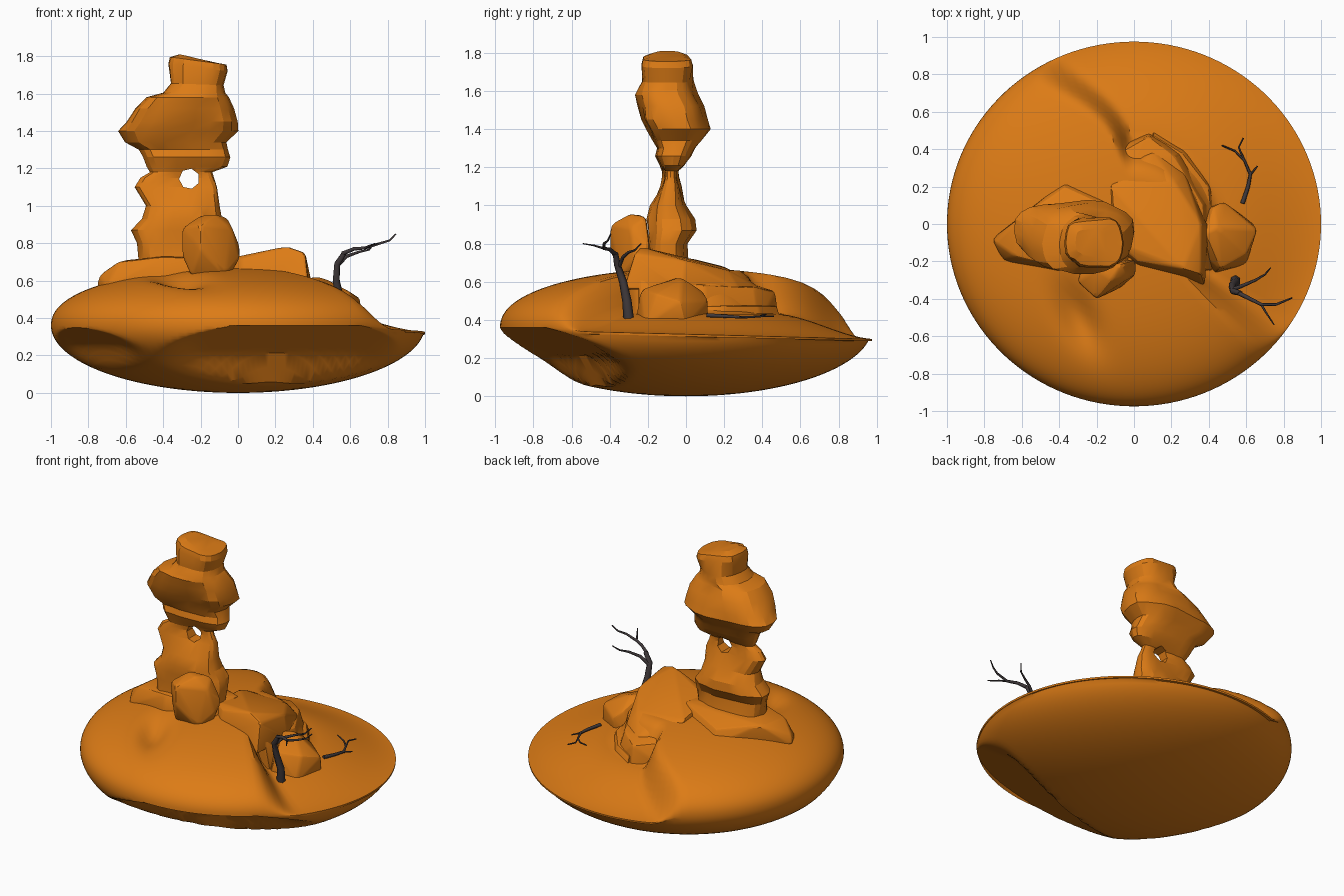
import bpy, bmesh, math
from mathutils import Vector, noise


def material(name, color):
    m = bpy.data.materials.new(name)
    m.diffuse_color = (*color, 1)
    return m


ORANGE = material("orange_rock", (0.72, 0.20, 0.008))
DARK = material("dead_wood", (0.05, 0.04, 0.042))


def smooth(a, b, v):
    t = min(1, max(0, (v - a) / (b - a)))
    return t * t * (3 - 2 * t)


def finish(name, bm, mat=ORANGE, angle=22):
    bmesh.ops.recalc_face_normals(bm, faces=bm.faces)
    me = bpy.data.meshes.new(name)
    bm.to_mesh(me)
    bm.free()
    ob = bpy.data.objects.new(name, me)
    bpy.context.collection.objects.link(ob)
    me.materials.append(mat)
    bpy.ops.object.select_all(action='DESELECT')
    ob.select_set(True)
    bpy.context.view_layer.objects.active = ob
    bpy.ops.object.shade_smooth_by_angle(angle=math.radians(angle))
    return ob


# Lens-shaped ground: a sphere reshaped into top and underside surfaces
def ground_top(x, y, h, r, s):
    z = 0.36 + 0.31 * h ** 0.9
    low = 0.435 - (0.11 + 0.025 * y) * smooth(0.45, 1.02, r)
    z += (min(z, low) - z) * s * smooth(0.3, 0.46, r)         # sunken right-back sector
    u, v = (x + 0.3) * 0.9 + (y + 0.5) * 0.45, (y + 0.5) * 0.9 - (x + 0.3) * 0.45
    return z - 0.075 * math.exp(-(u / 0.09) ** 2 - (v / 0.2) ** 2)  # front hollow


def ground_bottom(x, y, h, th, top):
    z = 0.36 * (1 - h)
    # bites under the front edge: angle, half width, start, inner height, rise
    for ang, half, start, base, rise in ((-70, 48, 0.54, 0.19, 0.2), (-150, 28, 0.8, 0.22, 0.13)):
        a = math.radians(ang)
        d = x * math.cos(a) + y * math.sin(a)
        line = base + rise * (d - start) / (1 - start)
        w = smooth(start - 0.04, start + 0.06, d) * smooth(half + 8, half - 14, abs(th - ang))
        z += (max(z, line) - z) * w
    return min(z, top - 0.012)


bm = bmesh.new()
bmesh.ops.create_uvsphere(bm, u_segments=132, v_segments=64, radius=1)
for v in bm.verts:
    x, y, h = v.co
    r = math.hypot(x, y)
    th = math.degrees(math.atan2(y, x))
    edge = 94 + 21 * smooth(0.4, 1, r)                         # back end of the sunken sector
    s = smooth(-48, -33, th) * (1 - smooth(edge - 4, edge + 9, th))
    top = ground_top(x, y, math.sqrt(max(0, 1 - r * r)), r, s)
    v.co.z = top if h > -1e-4 else ground_bottom(x, y, abs(h), th, top)
    v.co.y *= 0.975
finish("ground", bm, angle=35)


# Loose rocks: convex hulls with softened edges
def rock(name, bottom, top, bevel=0.014):
    bm = bmesh.new()
    for p in bottom + top:
        bm.verts.new(p)
    res = bmesh.ops.convex_hull(bm, input=bm.verts)
    junk = [g for g in res["geom_interior"] if isinstance(g, bmesh.types.BMVert)]
    if junk:
        bmesh.ops.delete(bm, geom=junk, context='VERTS')
    bmesh.ops.dissolve_limit(bm, angle_limit=math.radians(4), verts=bm.verts, edges=bm.edges)
    bmesh.ops.bevel(bm, geom=bm.edges[:], offset=bevel, segments=2, profile=0.5, affect='EDGES')
    return finish(name, bm)


def flat(pts, z):
    return [(x, y, z) for x, y in pts]


rock("lower_ledge",
     flat([(-0.18, 0.38), (0.08, 0.49), (0.27, 0.38), (0.42, 0.1), (0.43, -0.25), (0, -0.2)], 0.38),
     [(-0.15, 0.34, 0.59), (0.08, 0.47, 0.55), (0.22, 0.36, 0.57), (0.37, 0.1, 0.58),
      (0.38, -0.25, 0.62), (0, -0.2, 0.64)])
rock("upper_slab",
     flat([(-0.15, 0.25), (0.1, 0.4), (0.27, 0.28), (0.4, -0.02), (0.38, -0.33), (0.02, -0.25)], 0.56),
     [(-0.12, 0.2, 0.68), (0.08, 0.33, 0.61), (0.22, 0.22, 0.66), (0.36, 0, 0.71),
      (0.36, -0.27, 0.75), (0.26, -0.24, 0.785), (0.02, -0.2, 0.72), (-0.1, -0.1, 0.71)])
rock("strata_ledge",
     flat([(0.1, 0.51), (0.29, 0.4), (0.42, 0.2), (0.46, 0), (0.1, 0)], 0.37),
     flat([(0.1, 0.48), (0.26, 0.38), (0.4, 0.2), (0.42, 0), (0.1, 0)], 0.475))
rock("side_boulder",
     flat([(0.38, 0.08), (0.47, 0.11), (0.64, 0.0), (0.6, -0.22), (0.42, -0.27), (0.3, -0.1)], 0.37),
     [(0.42, 0.09, 0.55), (0.48, 0.12, 0.5), (0.66, -0.03, 0.5), (0.6, -0.16, 0.54),
      (0.46, -0.24, 0.56), (0.45, -0.02, 0.62), (0.38, -0.05, 0.62)])
rock("tower_footing",
     flat([(-0.76, -0.08), (-0.7, -0.2), (-0.4, -0.26), (0, -0.22), (0.03, 0.05), (-0.36, 0.24)], 0.57),
     [(-0.74, -0.1, 0.63), (-0.64, -0.17, 0.7), (-0.4, -0.23, 0.73), (-0.05, -0.2, 0.71),
      (-0.02, 0.04, 0.72), (-0.37, 0.2, 0.68), (-0.6, 0.04, 0.71)])
rock("front_boulder",
     flat([(-0.25, -0.2), (-0.25, -0.33), (-0.07, -0.34), (-0.04, -0.22)], 0.63)
     + [(-0.3, -0.3, 0.74), (-0.2, -0.4, 0.77), (0.01, -0.27, 0.72), (0.01, -0.19, 0.78)],
     [(-0.3, -0.31, 0.88), (-0.2, -0.4, 0.9), (-0.03, -0.29, 0.88), (-0.06, -0.21, 0.94),
      (-0.12, -0.3, 0.955), (-0.2, -0.24, 0.95), (-0.27, -0.2, 0.87)])

# Rock tower lofted from sections: z, x range, y range
SECTIONS = [
    (0.62, -0.52, -0.04, -0.22, 0.03), (0.72, -0.53, -0.05, -0.2, 0.01),
    (0.80, -0.54, -0.04, -0.2, 0.01), (0.87, -0.57, -0.05, -0.2, 0.05),
    (0.93, -0.51, -0.09, -0.2, 0.04), (1.00, -0.49, -0.1, -0.18, 0.0),
    (1.10, -0.55, -0.11, -0.14, -0.02), (1.15, -0.52, -0.13, -0.13, -0.03),
    (1.18, -0.47, -0.14, -0.13, -0.03), (1.21, -0.49, -0.06, -0.14, 0.0),
    (1.26, -0.51, -0.04, -0.16, 0.03), (1.30, -0.53, -0.05, -0.15, 0.05),
    (1.34, -0.6, -0.06, -0.17, 0.08), (1.40, -0.64, 0.0, -0.2, 0.12),
    (1.45, -0.6, 0.0, -0.23, 0.11), (1.52, -0.55, -0.02, -0.25, 0.09),
    (1.58, -0.49, -0.05, -0.26, 0.05), (1.605, -0.4, -0.07, -0.25, 0.04),
    (1.65, -0.36, -0.08, -0.23, 0.03), (1.74, -0.37, -0.055, -0.24, 0.04),
    (1.775, -0.36, -0.06, -0.23, 0.03), (1.79, -0.31, -0.14, -0.18, -0.02)]
bm = bmesh.new()
N, rings = 22, []
for z, x0, x1, y0, y1 in SECTIONS:
    ring = []
    for i in range(N):
        a = 2 * math.pi * i / N
        c, s = math.cos(a), math.sin(a)
        px = math.copysign(abs(c) ** 0.75, c)
        py = math.copysign(abs(s) ** 0.75, s)
        k = 1 + 0.2 * noise.noise(Vector((c * 2.2, s * 2.2, z * 7)))
        tilt = 0.02 * px * smooth(1.6, 1.75, z)                # sloping summit
        x = (x0 + x1) / 2 + (x1 - x0) / 2 * px * (k + 3) / 4
        # waist pinched thin around the window
        pinch = 1 - 0.55 * math.exp(-((x + 0.26) / 0.1) ** 2 - ((z - 1.15) / 0.06) ** 2)
        ring.append(bm.verts.new((x, (y0 + y1) / 2 + (y1 - y0) / 2 * py * k * pinch, z - tilt)))
    rings.append(ring)
for a, b in zip(rings, rings[1:]):
    for i in range(N):
        j = (i + 1) % N
        bm.faces.new((a[i], a[j], b[j], b[i]))
bm.faces.new(rings[0])
bm.faces.new(rings[-1])
tower = finish("rock_tower", bm)

# Window through the tower's waist
bpy.ops.mesh.primitive_cylinder_add(vertices=7, radius=0.055, depth=0.8,
                                    location=(-0.26, -0.08, 1.145), rotation=(math.pi / 2, 0.2, 0))
cutter = bpy.context.object
cutter.name = "window_cutter"
cutter.hide_render = True
mod = tower.modifiers.new("window", 'BOOLEAN')
mod.operation, mod.object, mod.solver = 'DIFFERENCE', cutter, 'EXACT'
bpy.context.view_layer.objects.active = tower
bpy.ops.object.modifier_move_to_index(modifier="window", index=0)
bpy.ops.object.modifier_apply(modifier="window")
bpy.data.objects.remove(cutter)


# Dead trees: tapered branch curves
def branches(name, paths):
    cu = bpy.data.curves.new(name, 'CURVE')
    cu.dimensions = '3D'
    cu.bevel_depth, cu.bevel_resolution, cu.use_fill_caps = 1, 1, True
    for r0, r1, pts in paths:
        sp = cu.splines.new('POLY')
        sp.points.add(len(pts) - 1)
        for i, p in enumerate(pts):
            sp.points[i].co = (*p, 1)
            sp.points[i].radius = r0 + (r1 - r0) * i / (len(pts) - 1)
    cu.materials.append(DARK)
    bpy.context.collection.objects.link(bpy.data.objects.new(name, cu))


branches("dead_tree", [
    (0.028, 0.014, [(0.54, -0.3, 0.4), (0.545, -0.31, 0.5), (0.525, -0.33, 0.6),
                    (0.53, -0.36, 0.69), (0.57, -0.37, 0.75)]),
    (0.012, 0.004, [(0.56, -0.37, 0.745), (0.62, -0.4, 0.77), (0.68, -0.43, 0.775),
                    (0.76, -0.43, 0.8), (0.81, -0.41, 0.815), (0.845, -0.395, 0.85)]),
    (0.007, 0.003, [(0.68, -0.43, 0.775), (0.71, -0.48, 0.79), (0.75, -0.54, 0.8)]),
    (0.012, 0.003, [(0.53, -0.35, 0.68), (0.58, -0.33, 0.73), (0.65, -0.3, 0.755),
                    (0.7, -0.27, 0.765), (0.73, -0.235, 0.8)])])
branches("fallen_branch", [
    (0.012, 0.008, [(0.58, 0.11, 0.425), (0.61, 0.2, 0.42), (0.625, 0.28, 0.415)]),
    (0.008, 0.004, [(0.62, 0.27, 0.415), (0.59, 0.34, 0.415), (0.54, 0.39, 0.42), (0.47, 0.42, 0.43)]),
    (0.006, 0.004, [(0.59, 0.34, 0.415), (0.56, 0.41, 0.42), (0.585, 0.46, 0.42)]),
    (0.006, 0.004, [(0.62, 0.26, 0.415), (0.66, 0.31, 0.41)])])
